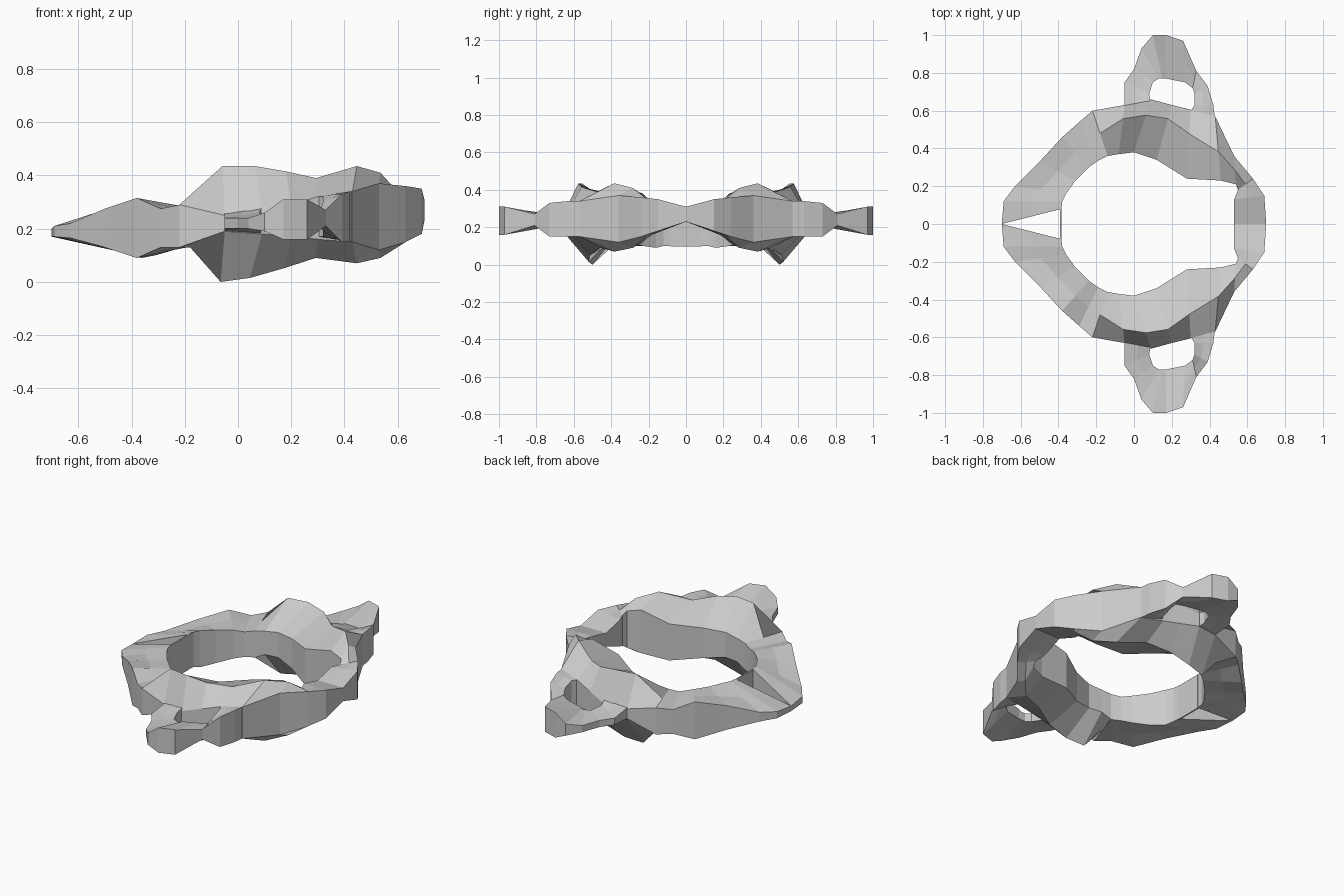
import bpy, bmesh

# Each section runs from the inner edge to the outer edge.
# Row: inner x, y, z low, z high, outer x, y, z low, z high
#      [, lower ridge position, z, upper ridge position, z]
REAR_ARCH = [
    (-.385, .08, .10, .31, -.70, .00, .17, .20),
    (-.38, .12, .10, .31, -.69, .12, .17, .21),
    (-.36, .16, .09, .31, -.63, .20, .165, .22),
    (-.31, .23, .10, .30, -.50, .33, .13, .275),
    (-.24, .30, .12, .29, -.38, .46, .09, .315),
    (-.19, .335, .13, .28, -.29, .54, .13, .275),
    (-.14, .36, .13, .29, -.22, .60, .13, .29),
]
SIDE_MASS = [
    (-.08, .37, .16, .30, -.05, .63, .19, .25, .5, .00, .72, .435),
    (.00, .38, .16, .31, .09, .66, .18, .26, .5, .015, .7, .435),
    (.12, .34, .14, .32, .20, .63, .17, .29, .6, .05, .75, .415),
    (.28, .24, .12, .34, .30, .605, .16, .32, .6, .09, .65, .39),
    (.46, .23, .12, .38, .43, .57, .15, .34, .45, .07, .45, .435),
    (.54, .21, .14, .36, .53, .36, .12, .37, .5, .09, .5, .41),
]
FRONT_ARCH = [
    (.55, .18, .16, .34, .63, .24, .15, .36),
    (.53, .13, .18, .34, .69, .15, .18, .35),
    (.53, .00, .23, .31, .70, .00, .23, .31),
]
# Side wing looping around its small opening
WING = [
    (.09, .64, .18, .28, -.05, .60, .19, .26),
    (.08, .69, .19, .26, -.05, .75, .20, .24),
    (.10, .75, .20, .25, .00, .82, .20, .24),
    (.13, .77, .20, .25, .04, .93, .20, .24),
    (.15, .77, .20, .25, .10, 1.0, .19, .26),
    (.17, .77, .20, .26, .17, 1.0, .16, .31),
    (.27, .75, .20, .27, .26, .97, .16, .31),
    (.31, .72, .21, .27, .33, .81, .21, .27),
    (.32, .69, .19, .30, .39, .73, .15, .33),
    (.32, .63, .17, .32, .42, .63, .15, .34),
    (.29, .58, .17, .32, .43, .55, .15, .34),
]


def section(row):
    xi, yi, bi, ti, xo, yo, bo, to = row[:8]
    fb, b, ft, t = row[8:] or (.5, (bi + bo) / 2, .5, (ti + to) / 2)

    def mid(f, z):
        return (xi + f * (xo - xi), yi + f * (yo - yi), z)
    return [(xi, yi, bi), mid(fb, b), (xo, yo, bo),
            (xo, yo, to), mid(ft, t), (xi, yi, ti)]


def loft(name, rows, cap_end):
    """Skin the sections of one half and mirror it across the middle plane."""
    bm = bmesh.new()
    rings = [[bm.verts.new(p) for p in section(r)] for r in rows]
    for a, b in zip(rings, rings[1:]):
        for k in range(6):
            n = (k + 1) % 6
            bm.faces.new((a[k], a[n], b[n], b[k]))
    bm.faces.new(rings[0][::-1])
    end = bm.faces.new(rings[-1])
    bmesh.ops.recalc_face_normals(bm, faces=bm.faces[:])
    if not cap_end:
        bmesh.ops.delete(bm, geom=[end], context='FACES_ONLY')
    me = bpy.data.meshes.new(name)
    bm.to_mesh(me)
    bm.free()
    ob = bpy.data.objects.new(name, me)
    bpy.context.collection.objects.link(ob)
    m = ob.modifiers.new("mirror", 'MIRROR')
    m.use_axis = (False, True, False)
    m.merge_threshold = .001
    return ob


# Main bone ring, open wedge at the rear
loft("bone_ring", REAR_ARCH + SIDE_MASS + FRONT_ARCH, False)
# Wings on both sides
loft("side_wings", WING, True)

# Thin wall closing the inside of the rear wedge
bpy.ops.mesh.primitive_cube_add(size=1, location=(-.388, 0, .203))
wall = bpy.context.object
wall.name = "rear_inner_wall"
wall.scale = (.008, .165, .21)
